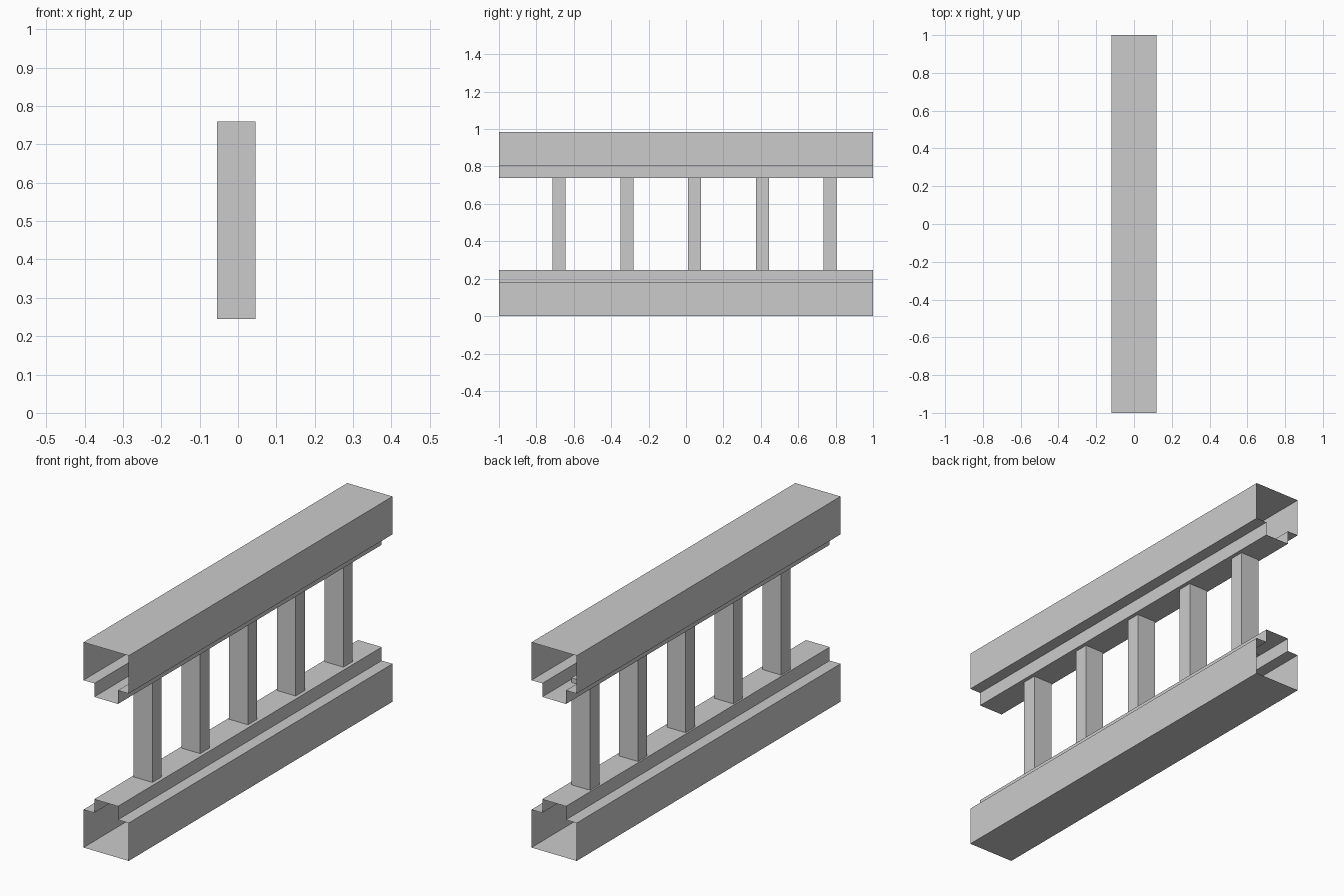
import bpy
import bmesh

cube = bpy.data.objects.get("Cube")
if cube:
    bpy.data.objects.remove(cube, do_unlink=True)

grey = bpy.data.materials.new("plain grey")
grey.use_nodes = True
colour = (0.6, 0.6, 0.6, 1)
grey.diffuse_color = colour
grey.node_tree.nodes["Principled BSDF"].inputs["Base Color"].default_value = colour

HEIGHT = 0.985


def add_object(name, bm):
    bmesh.ops.recalc_face_normals(bm, faces=bm.faces)
    mesh = bpy.data.meshes.new(name)
    bm.to_mesh(mesh)
    bm.free()
    mesh.materials.append(grey)
    obj = bpy.data.objects.new(name, mesh)
    bpy.context.collection.objects.link(obj)
    return obj


def rail(name, half_profile):
    """Open-ended hollow rail: a mirrored stepped outline swept along y."""
    outline = half_profile + [(-x, z) for x, z in reversed(half_profile)]
    bm = bmesh.new()
    rings = [[bm.verts.new((x, y, z)) for x, z in outline] for y in (-1, 1)]
    n = len(outline)
    for i in range(n):
        j = (i + 1) % n
        bm.faces.new((rings[0][i], rings[0][j], rings[1][j], rings[1][i]))
    return add_object(name, bm)


def post(name, y):
    """Square baluster whose top runs slightly into the upper rail."""
    bm = bmesh.new()
    bmesh.ops.create_cube(bm, size=1)
    bmesh.ops.scale(bm, vec=(0.1, 0.07, 0.515), verts=bm.verts)
    bmesh.ops.translate(bm, vec=(-0.005, y, 0.5025), verts=bm.verts)
    return add_object(name, bm)


# Stepped rails, the upper one being the lower one turned over
step = [(0.12, 0), (0.12, 0.182), (0.063, 0.182), (0.063, 0.247)]
rail("lower_rail", step)
rail("upper_rail", [(x, HEIGHT - z) for x, z in step])

# Five evenly spaced posts
for i in range(5):
    post(f"post_{i + 1}", -0.678 + 0.362 * i)
